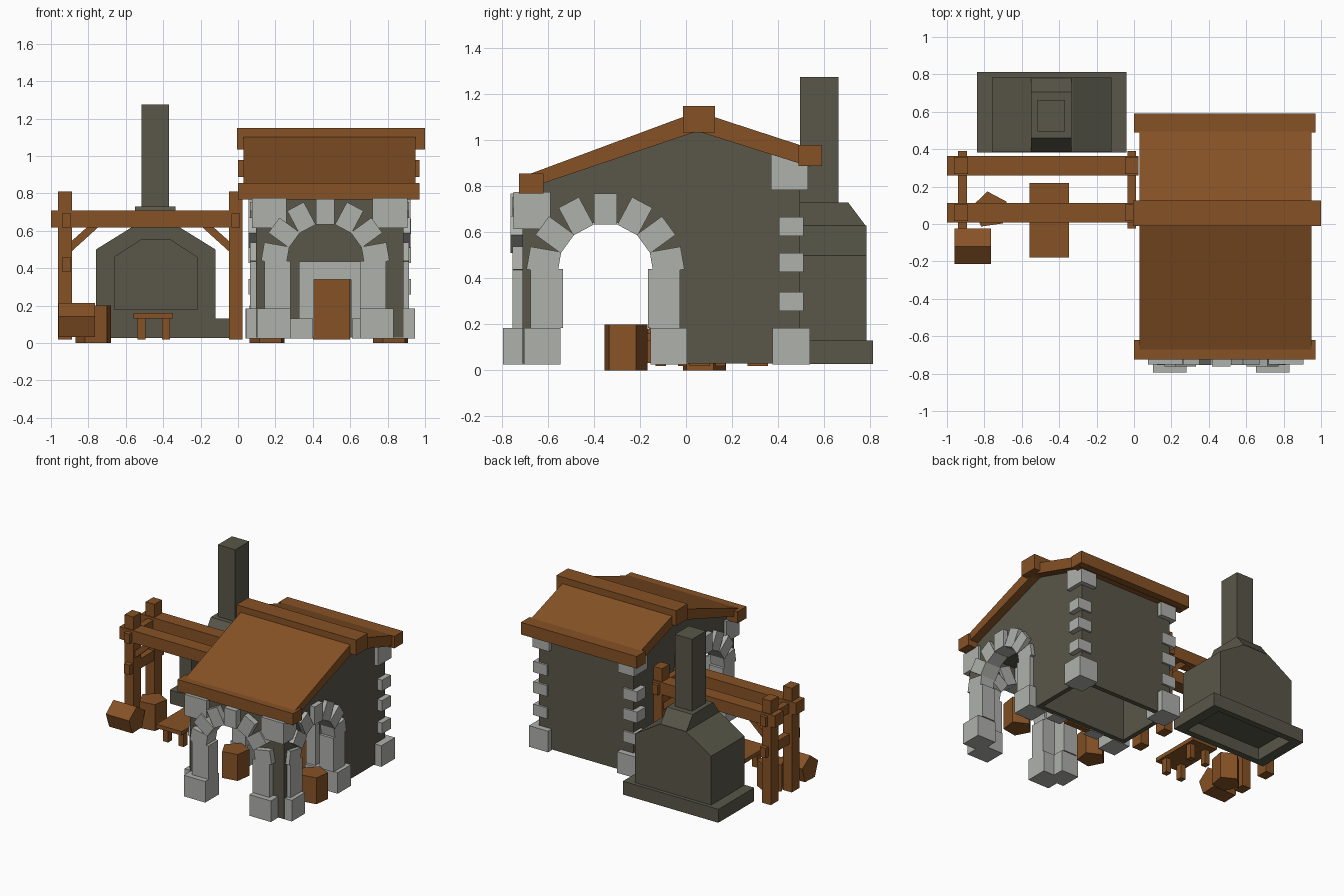
import bpy, bmesh, math
from mathutils import Vector, Matrix

if "Cube" in bpy.data.objects:
    bpy.data.objects.remove(bpy.data.objects["Cube"])


def material(name, rgb):
    m = bpy.data.materials.new(name)
    m.diffuse_color = (*rgb, 1)
    m.use_nodes = True
    m.node_tree.nodes["Principled BSDF"].inputs["Base Color"].default_value = m.diffuse_color
    return m


WOOD = material("brown wood", (0.24, 0.085, 0.019))
STONE = material("pale stone", (0.43, 0.44, 0.41))
DARK = material("dark masonry", (0.1, 0.095, 0.066))


def prism(name, pts, axis, lo, hi, mat):
    """Extrude a profile along an axis; the profile uses the other two axes in order."""
    bm = bmesh.new()

    def place(p, t):
        v = list(p)
        v.insert("xyz".index(axis), t)
        return bm.verts.new(v)
    a = [place(p, lo) for p in pts]
    b = [place(p, hi) for p in pts]
    bm.faces.new(a)
    bm.faces.new(b[::-1])
    n = len(pts)
    for i in range(n):
        bm.faces.new((a[i], a[(i + 1) % n], b[(i + 1) % n], b[i]))
    bmesh.ops.recalc_face_normals(bm, faces=bm.faces)
    me = bpy.data.meshes.new(name)
    bm.to_mesh(me)
    bm.free()
    me.materials.append(mat)
    ob = bpy.data.objects.new(name, me)
    bpy.context.scene.collection.objects.link(ob)
    return ob


def box(name, x, y, z, mat):
    return prism(name, [(x[0], y[0]), (x[1], y[0]), (x[1], y[1]), (x[0], y[1])], "z", z[0], z[1], mat)


def cut(ob, cutter):
    mod = ob.modifiers.new("cut", "BOOLEAN")
    mod.object = cutter
    mod.operation = "DIFFERENCE"
    mod.solver = "EXACT"
    bpy.context.view_layer.objects.active = ob
    bpy.ops.object.modifier_apply(modifier=mod.name)
    bpy.data.objects.remove(cutter, do_unlink=True)


def mid(c, w):
    return (c - w / 2, c + w / 2)


def ring(cx, cy, r, n, start):
    return [(cx + r * math.cos(math.radians(start + 360 * i / n)),
             cy + r * math.sin(math.radians(start + 360 * i / n))) for i in range(n)]


def arch_outline(c, r, spring):
    pts = [(c - r, -0.2), (c + r, -0.2)]
    return pts + [(c + r * math.cos(math.pi * i / 8), spring + r * math.sin(math.pi * i / 8)) for i in range(9)]


# House walls: gabled block, hollowed, with three arched openings
walls = prism("house_walls", [(-0.71, 0.03), (0.495, 0.03), (0.495, 0.915), (0.05, 1.06), (-0.71, 0.80)],
              "x", 0.095, 0.885, DARK)
cut(walls, box("c", (0.15, 0.83), (-0.66, 0.0), (-0.2, 0.765), DARK))
cut(walls, box("c", (0.13, 0.85), (0.04, 0.46), (-0.2, 0.86), DARK))
cut(walls, prism("c", arch_outline(-0.35, 0.22, 0.43), "x", -0.3, 1.3, DARK))
cut(walls, prism("c", arch_outline(0.475, 0.22, 0.43), "y", -1.0, -0.3, DARK))


def stone_arch(name, c, axis, lo, hi, base_lo, base_hi, base_w):
    """Bases, columns and seven voussoirs around one opening."""
    for s in (-1, 1):
        side = "left" if s < 0 else "right"

        def slab(part, u, w, z, a, b):
            p = mid(c + s * u, w)
            prism(name + part + side, [(p[0], z[0]), (p[1], z[0]), (p[1], z[1]), (p[0], z[1])],
                  axis, a, b, STONE)
        slab("_base_", 0.275, base_w, (0.025, 0.185), base_lo, base_hi)
        slab("_column_", 0.255, 0.14, (0.185, 0.44), lo, hi)
    for i, a in enumerate((10, 36, 62, 90, 118, 144, 170)):
        t = math.radians(a)
        out = Vector((math.cos(t), math.sin(t)))
        tan = Vector((-out.y, out.x))
        m = Vector((c, 0.43)) + out * 0.272
        tw = 0.05
        pts = [m + out * p * 0.068 + tan * q * tw for p, q in ((-1, -1), (1, -1), (1, 1), (-1, 1))]
        d = 0.008 * (i % 2)
        prism(name + "_voussoir", [tuple(p) for p in pts], axis, lo - d, hi + d, STONE)


stone_arch("front_arch", 0.467, "y", -0.755, -0.64, -0.795, -0.63, 0.18)
stone_arch("right_arch", -0.35, "x", 0.80, 0.915, 0.79, 0.945, 0.16)
stone_arch("left_arch", -0.35, "x", 0.065, 0.18, 0.045, 0.19, 0.16)

# Corner stones
for s in (-1, 1):
    def sx(a, b):
        return tuple(sorted((0.49 + s * a, 0.49 + s * b)))
    box("front_corner_top", sx(0.23, 0.415), (-0.75, -0.59), (0.615, 0.775), STONE)
    box("back_corner_base", sx(0.29, 0.45), (0.375, 0.54), (0.025, 0.185), STONE)
    box("back_corner_top", sx(0.29, 0.425), (0.37, 0.53), (0.785, 0.94), STONE)
    for z in (0.30, 0.47, 0.625):
        box("back_corner_stone", sx(0.32, 0.435), (0.405, 0.51), mid(z, 0.083), STONE)

# Door and its stone frame
for s in (-1, 1):
    box("door_jamb", mid(0.505 + s * 0.14, 0.08), (-0.05, 0.01), (0.03, 0.34), STONE)
    box("door_jamb_base", mid(0.505 + s * 0.165, 0.12), (-0.07, 0.01), (0.025, 0.13), STONE)
box("door_lintel", (0.325, 0.685), (-0.05, 0.01), (0.34, 0.435), STONE)
box("door", (0.4, 0.6), (-0.035, 0.005), (0.02, 0.34), WOOD)

# Roof slabs, ridge and eave beams
prism("front_roof", [(-0.69, 0.79), (0.05, 1.04), (0.05, 1.125), (-0.69, 0.85)], "x", 0.03, 0.95, WOOD)
prism("back_roof", [(0.05, 1.04), (0.54, 0.885), (0.54, 0.965), (0.05, 1.125)], "x", 0.03, 0.95, WOOD)
box("ridge_beam", (-0.005, 1.0), (-0.012, 0.125), (1.035, 1.15), WOOD)
box("front_eave", (0.0, 0.97), (-0.725, -0.62), (0.768, 0.857), WOOD)
box("back_eave", (0.0, 0.97), (0.488, 0.592), (0.888, 0.98), WOOD)

# Timber frame beside the house
for y in (0.06, 0.312):
    box("long_beam", (-1.0, 0.025), mid(y, 0.105), (0.618, 0.71), WOOD)
    for x in (-0.925, -0.012):
        box("post", mid(x, 0.073), mid(y, 0.09), (0.02, 0.81), WOOD)
    for s, x in ((1, -0.89), (-1, -0.048)):
        prism("brace", [(x, 0.545), (x, 0.49), (x + s * 0.155, 0.63), (x + s * 0.095, 0.63)],
              "y", y - 0.025, y + 0.025, WOOD)
for x, z in ((-0.917, 0.655), (-0.917, 0.42), (-0.012, 0.655)):
    box("cross_beam", mid(x, 0.048), (-0.025, 0.39), mid(z, 0.075), WOOD)

# Oven: plinth, shouldered body, hood and chimney
plinth = box("oven_plinth", (-0.84, -0.04), (0.382, 0.812), (0.028, 0.13), DARK)
cut(plinth, box("c", (-0.76, -0.12), (0.43, 0.765), (-0.2, 0.12), DARK))
body = prism("oven_body", [(-0.76, 0.125), (-0.12, 0.125), (-0.12, 0.5), (-0.33, 0.63), (-0.55, 0.63), (-0.76, 0.5)],
             "y", 0.384, 0.784, DARK)
cut(body, prism("c", [(-0.66, 0.18), (-0.22, 0.18), (-0.22, 0.46), (-0.36, 0.55), (-0.52, 0.55), (-0.66, 0.46)],
                "y", 0.2, 0.7, DARK))
prism("oven_hood", [(0.384, 0.625), (0.784, 0.625), (0.705, 0.73), (0.46, 0.73)], "x", -0.55, -0.333, DARK)
box("chimney", (-0.515, -0.37), (0.495, 0.663), (0.72, 1.275), DARK)

# Bench
box("bench_seat", (-0.56, -0.347), (-0.18, 0.22), (0.13, 0.16), WOOD)
for x in (-0.515, -0.385):
    for y in (-0.11, 0.15):
        box("bench_leg", mid(x, 0.042), mid(y, 0.045), (0.02, 0.135), WOOD)

# Five-sided barrels, three standing and one lying
for x, y, a in ((-0.77, 0.075, 98), (0.82, -0.265, 28), (0.16, -0.265, 28)):
    prism("barrel", ring(x, y, 0.1, 5, a), "z", 0.0, 0.2, WOOD)
prism("lying_barrel", ring(-0.117, 0.115, 0.1, 5, 92), "x", -0.96, -0.765, WOOD)
